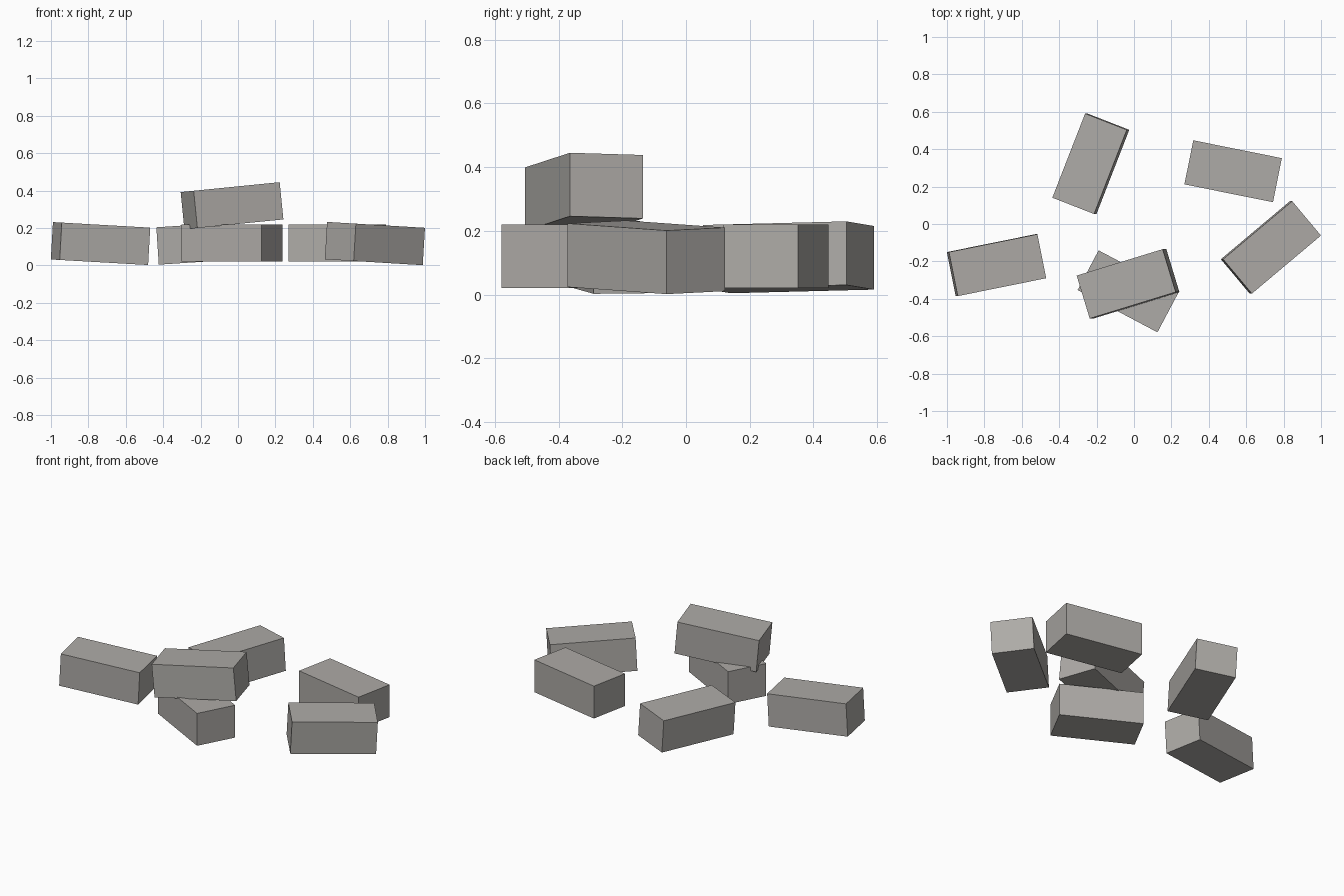
import bpy, bmesh, math
from mathutils import Matrix, Vector

if "Cube" in bpy.data.objects:
    bpy.data.objects.remove(bpy.data.objects["Cube"])

SIZE = Vector((0.483, 0.24, 0.20))

stone = bpy.data.materials.new("warm grey")
stone.diffuse_color = (0.42, 0.405, 0.385, 1)
stone.use_nodes = True
stone.node_tree.nodes["Principled BSDF"].inputs["Base Color"].default_value = stone.diffuse_color


def brick(name, centre, yaw, slope):
    """One block turned by yaw (degrees), then tilted so it rises by slope along x."""
    bm = bmesh.new()
    bmesh.ops.create_cube(bm, size=1, matrix=Matrix.Diagonal(SIZE).to_4x4())
    mesh = bpy.data.meshes.new(name)
    bm.to_mesh(mesh)
    bm.free()
    mesh.materials.append(stone)
    obj = bpy.data.objects.new(name, mesh)
    tilt = Matrix.Rotation(-math.atan(slope), 4, 'Y')
    turn = Matrix.Rotation(math.radians(yaw), 4, 'Z')
    obj.matrix_world = Matrix.Translation(centre) @ tilt @ turn
    bpy.context.collection.objects.link(obj)


# Loose bricks lying on the ground
brick("brick_back_left", (-0.231, 0.322, 0.117), 68.7, 0.065)
brick("brick_back_right", (0.53, 0.282, 0.12), -11.4, 0.0)
brick("brick_right", (0.732, -0.125, 0.117), 40.0, -0.06)
brick("brick_left", (-0.735, -0.22, 0.117), 11.4, -0.057)
brick("brick_front", (-0.032, -0.36, 0.12), -27.9, 0.0)

# Brick resting on the front one
brick("brick_top", (-0.032, -0.32, 0.319), 17.0, 0.1)
